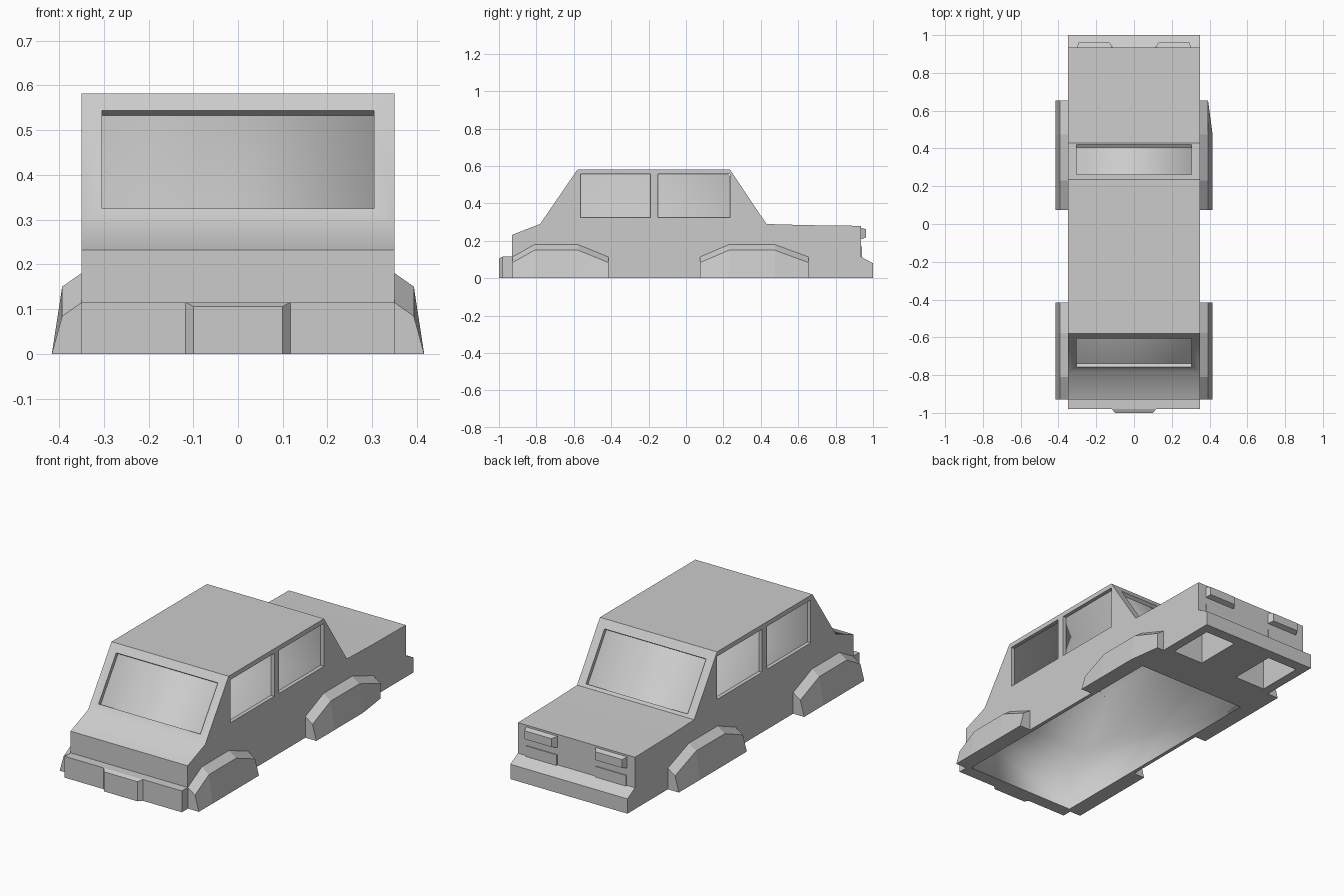
import bpy, bmesh, math
from mathutils import Matrix

if "Cube" in bpy.data.objects:
    bpy.data.objects.remove(bpy.data.objects["Cube"])


def make(name, bm):
    bmesh.ops.recalc_face_normals(bm, faces=bm.faces)
    me = bpy.data.meshes.new(name)
    bm.to_mesh(me)
    bm.free()
    ob = bpy.data.objects.new(name, me)
    bpy.context.collection.objects.link(ob)
    return ob


def prism(bm, pts, half):
    """Extrude a (y, z) side profile across the width."""
    lo = [bm.verts.new((-half, y, z)) for y, z in pts]
    hi = [bm.verts.new((half, y, z)) for y, z in pts]
    bm.faces.new(lo)
    bm.faces.new(hi[::-1])
    for i in range(len(pts)):
        j = (i + 1) % len(pts)
        bm.faces.new((lo[i], hi[i], hi[j], lo[j]))


def box(bm, centre, size, rot_x=0):
    m = (Matrix.Translation(centre) @ Matrix.Rotation(rot_x, 4, 'X')
         @ Matrix.Diagonal((*size, 1)))
    return bmesh.ops.create_cube(bm, size=1, matrix=m)


def drop_faces(bm, test):
    bmesh.ops.delete(bm, geom=[f for f in bm.faces if test(f)], context='FACES')


def on_ground(f):
    return all(abs(v.co.z) < 1e-4 for v in f.verts)


def is_pane(f):
    return f.calc_area() > .05 and all(abs(v.co.x) < .345 for v in f.verts)


# Body shell from a side profile
profile = [(-.93, 0), (-.93, .232), (-.78, .29), (-.58, .582), (.235, .582),
           (.43, .29), (.64, .284), (.935, .28), (.935, .115), (1, .08), (1, 0)]
bm = bmesh.new()
prism(bm, profile, .35)
body = make("body_shell", bm)

# Window openings: slanted front and rear, two on each side
bm = bmesh.new()
for y0, z0, y1, z1 in ((-.756, .325, -.606, .544), (.42, .305, .262, .542)):
    dy, dz = y1 - y0, z1 - z0
    box(bm, (0, (y0 + y1) / 2, (z0 + z1) / 2),
        (.608, math.hypot(dy, dz), .04), math.atan2(dz, dy))
for side in (-1, 1):
    for y0, y1 in ((-.565, -.19), (-.15, .235)):
        box(bm, (side * .35, (y0 + y1) / 2, .441), (.04, y1 - y0, .232))
cutter = make("window_cutter", bm)
cutter.hide_render = True
mod = body.modifiers.new("windows", 'BOOLEAN')
mod.operation = 'DIFFERENCE'
mod.solver = 'EXACT'
mod.object = cutter
bpy.context.view_layer.objects.active = body
body.select_set(True)
bpy.ops.object.modifier_apply(modifier=mod.name)
bpy.data.objects.remove(cutter)

# Open the underside and the panes; the liner shows through them
bm = bmesh.new()
bm.from_mesh(body.data)
drop_faces(bm, lambda f: on_ground(f) or is_pane(f))
bm.to_mesh(body.data)
bm.free()
bpy.ops.object.shade_smooth_by_angle(angle=math.radians(40))

# Smooth cabin liner just inside the shell
liner = [(-.91, 0), (-.91, .218), (-.768, .272), (-.571, .56), (.224, .56),
         (.42, .27), (.46, .265), (.46, 0)]
bm = bmesh.new()
prism(bm, liner, .33)
drop_faces(bm, on_ground)
for f in bm.faces:
    f.smooth = True
make("cabin_liner", bm)

# Floor: rim along the sides and a rear panel with two pocket openings
bm = bmesh.new()
xs = [-.35, -.33, -.3, -.115, .115, .3, .33, .35]
ys = [-.93, -.91, .46, .68, .94, 1]
for i in range(7):
    for j in range(5):
        if (j == 1 and 0 < i < 6) or (j == 3 and i in (2, 4)):
            continue
        bm.faces.new([bm.verts.new((x, y, 0)) for x, y in
                      ((xs[i], ys[j]), (xs[i], ys[j + 1]),
                       (xs[i + 1], ys[j + 1]), (xs[i + 1], ys[j]))])
bmesh.ops.remove_doubles(bm, verts=bm.verts, dist=1e-5)
bmesh.ops.dissolve_limit(bm, angle_limit=.01, verts=bm.verts, edges=bm.edges)
make("floor_panel", bm)

# Pockets above the floor openings
for side, label in ((-1, "left"), (1, "right")):
    bm = bmesh.new()
    box(bm, (side * .2075, .81, .085), (.185, .26, .17))
    drop_faces(bm, on_ground)
    make("floor_pocket_" + label, bm)

# Bumper with a raised centre block
bm = bmesh.new()
box(bm, (0, -.955, .0575), (.7, .05, .115))
outline = [(-.117, -.98), (-.1, -1), (.1, -1), (.117, -.98)]
lo = [bm.verts.new((x, y, 0)) for x, y in outline]
hi = [bm.verts.new((x, y, .115 if y > -.99 else .106)) for x, y in outline]
for i in range(3):
    bm.faces.new((lo[i], lo[i + 1], hi[i + 1], hi[i]))
bm.faces.new(lo)
bm.faces.new(hi)
make("bumper", bm)

# Lamps, slightly tapered blocks
for side, label in ((-1, "left"), (1, "right")):
    bm = bmesh.new()
    base = [(.115, .208), (.302, .208), (.302, .27), (.115, .27)]
    tip = [(.13, .217), (.292, .217), (.292, .262), (.13, .262)]
    a = [bm.verts.new((side * x, .935, z)) for x, z in base]
    b = [bm.verts.new((side * x, .962, z)) for x, z in tip]
    bm.faces.new(b)
    for i in range(4):
        j = (i + 1) % 4
        bm.faces.new((a[i], a[j], b[j], b[i]))
    make("lamp_" + label, bm)


# Wheel arches: wall line, chamfer edge and flared foot, in four stations
def arch(name, side, ys, tuck=False):
    bm = bmesh.new()
    rings = []
    for i, y in enumerate(ys):
        drop = 0 if i in (1, 2) else .066
        foot = .392 if tuck and i == 3 else .416
        ring = [(.35, .18 - drop), (.393, .15 - drop), (foot, 0), (.35, 0)]
        rings.append([bm.verts.new((side * x, y, z)) for x, z in ring])
    for r, s in zip(rings, rings[1:]):
        for k in range(3):
            bm.faces.new((r[k], r[k + 1], s[k + 1], s[k]))
    bm.faces.new(rings[0])
    bm.faces.new(rings[-1])
    make(name, bm)


for side, label in ((-1, "left"), (1, "right")):
    arch("front_arch_" + label, side, (-.928, -.81, -.577, -.415))
    arch("rear_arch_" + label, side, (.075, .23, .475, .655), side > 0)
